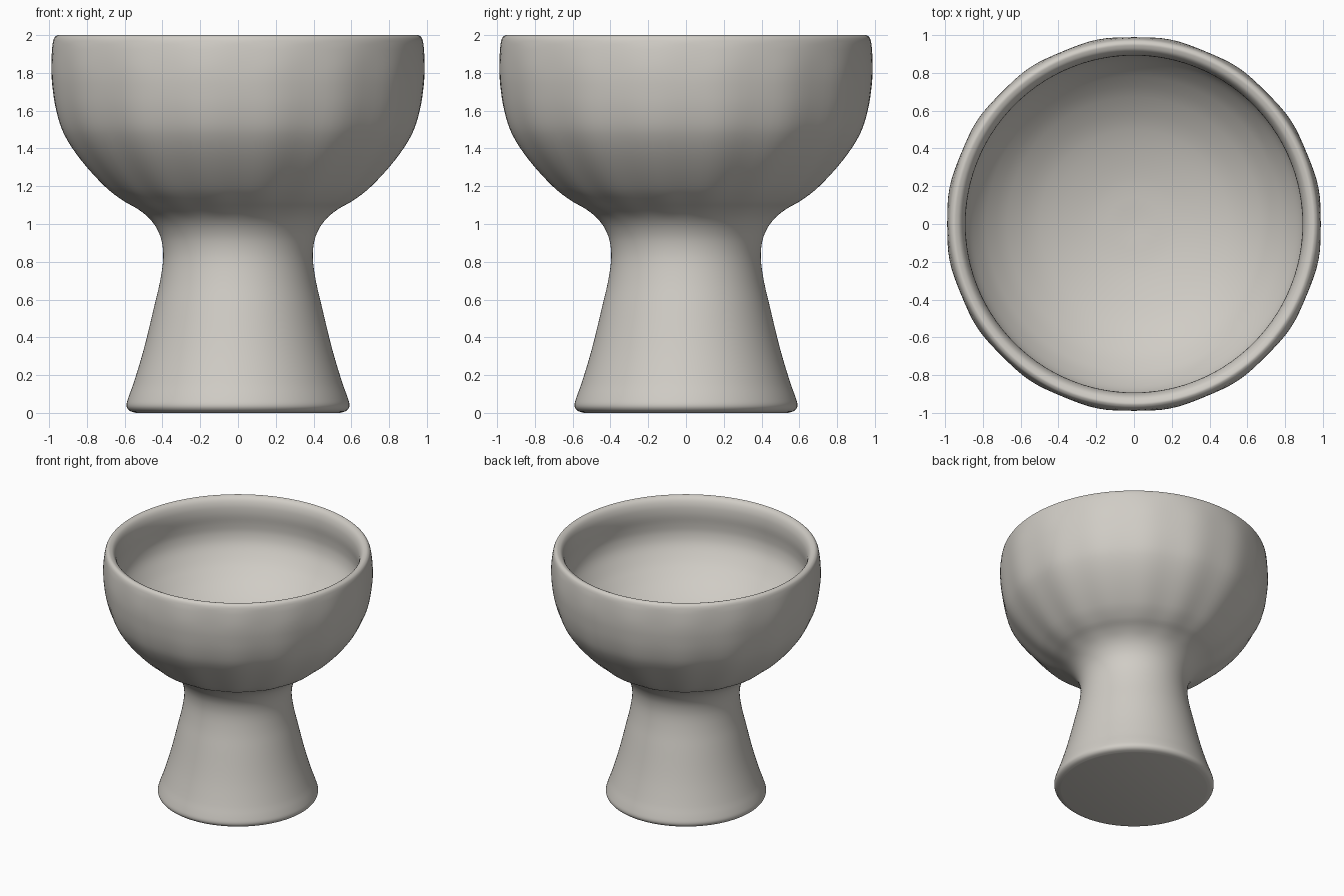
import bpy, bmesh, math
from mathutils import Vector

if "Cube" in bpy.data.objects:
    bpy.data.objects.remove(bpy.data.objects["Cube"])

SEGMENTS = 128
FACETS = 16

# Profile as (radius, height): foot, neck, outer bowl, rim, inner bowl
FOOT = [(0.54, 0.0), (0.575, 0.012), (0.59, 0.035), (0.584, 0.07), (0.552, 0.16),
        (0.498, 0.34), (0.442, 0.57), (0.412, 0.70), (0.396, 0.82), (0.404, 0.91),
        (0.432, 0.98), (0.475, 1.035), (0.532, 1.08)]
BOWL = [(0.605, 1.122), (0.70, 1.196), (0.83, 1.338), (0.92, 1.475), (0.962, 1.6),
        (0.984, 1.74), (0.988, 1.85)]
RIM = [(0.982, 1.95), (0.973, 1.985), (0.957, 1.999), (0.943, 1.999), (0.92, 1.987),
       (0.903, 1.96), (0.893, 1.92)]
INNER = [(0.892, 1.86), (0.902, 1.78), (0.904, 1.71), (0.886, 1.635), (0.842, 1.56),
         (0.78, 1.485), (0.67, 1.39), (0.50, 1.295), (0.25, 1.225), (0.03, 1.205)]


def smooth_path(points, steps=4):
    """Smooth curve through the profile points."""
    pts = [Vector(p) for p in points]
    out = []
    for i in range(len(pts) - 1):
        p1, p2 = pts[i], pts[i + 1]
        length = (p2 - p1).length

        def tangent(k):
            a, b = pts[max(k - 1, 0)], pts[min(k + 1, len(pts) - 1)]
            return (b - a).normalized() * length
        m1, m2 = tangent(i), tangent(i + 1)
        for s in range(steps):
            t = s / steps
            out.append(p1 * (2*t**3 - 3*t**2 + 1) + m1 * (t**3 - 2*t**2 + t)
                       + p2 * (3*t**2 - 2*t**3) + m2 * (t**3 - t**2))
    return out + [pts[-1]]


profile = smooth_path(FOOT + BOWL + RIM + INNER)
outer_end = (len(FOOT) + len(BOWL)) * 4      # only the outside of the bowl is faceted

# Revolve the profile, with soft hand-carved facets on the outer bowl
bm = bmesh.new()
rings = []
for i, (r, z) in enumerate(profile):
    ripple = 0.0
    if i <= outer_end and z > 1.03:
        ripple = min(0.01 * min(1, (z - 1.03) / 0.12),
                     0.0065 + 0.0035 * max(0, min(1, (1.7 - z) / 0.2)))
        ripple *= min(1, max(0, (1.98 - z) / 0.15))
    ring = []
    for k in range(SEGMENTS):
        a = 2 * math.pi * k / SEGMENTS
        rr = r + ripple * 0.5 * (1 - math.cos(FACETS * a))
        ring.append(bm.verts.new((rr * math.cos(a), rr * math.sin(a), z)))
    rings.append(ring)
for lo, hi in zip(rings, rings[1:]):
    for k in range(SEGMENTS):
        n = (k + 1) % SEGMENTS
        bm.faces.new((lo[k], lo[n], hi[n], hi[k]))
bm.faces.new(rings[0][::-1])     # flat underside
bm.faces.new(rings[-1])          # bowl floor centre

mesh = bpy.data.meshes.new("footed_bowl")
bm.to_mesh(mesh)
bm.free()
bowl = bpy.data.objects.new("footed_bowl", mesh)
bpy.context.collection.objects.link(bowl)

clay = bpy.data.materials.new("warm_grey_clay")
clay.diffuse_color = (0.63, 0.605, 0.56, 1)
clay.use_nodes = True
clay.node_tree.nodes["Principled BSDF"].inputs["Base Color"].default_value = clay.diffuse_color
mesh.materials.append(clay)

bpy.context.view_layer.objects.active = bowl
bowl.select_set(True)
bpy.ops.object.shade_smooth_by_angle(angle=math.radians(40))
